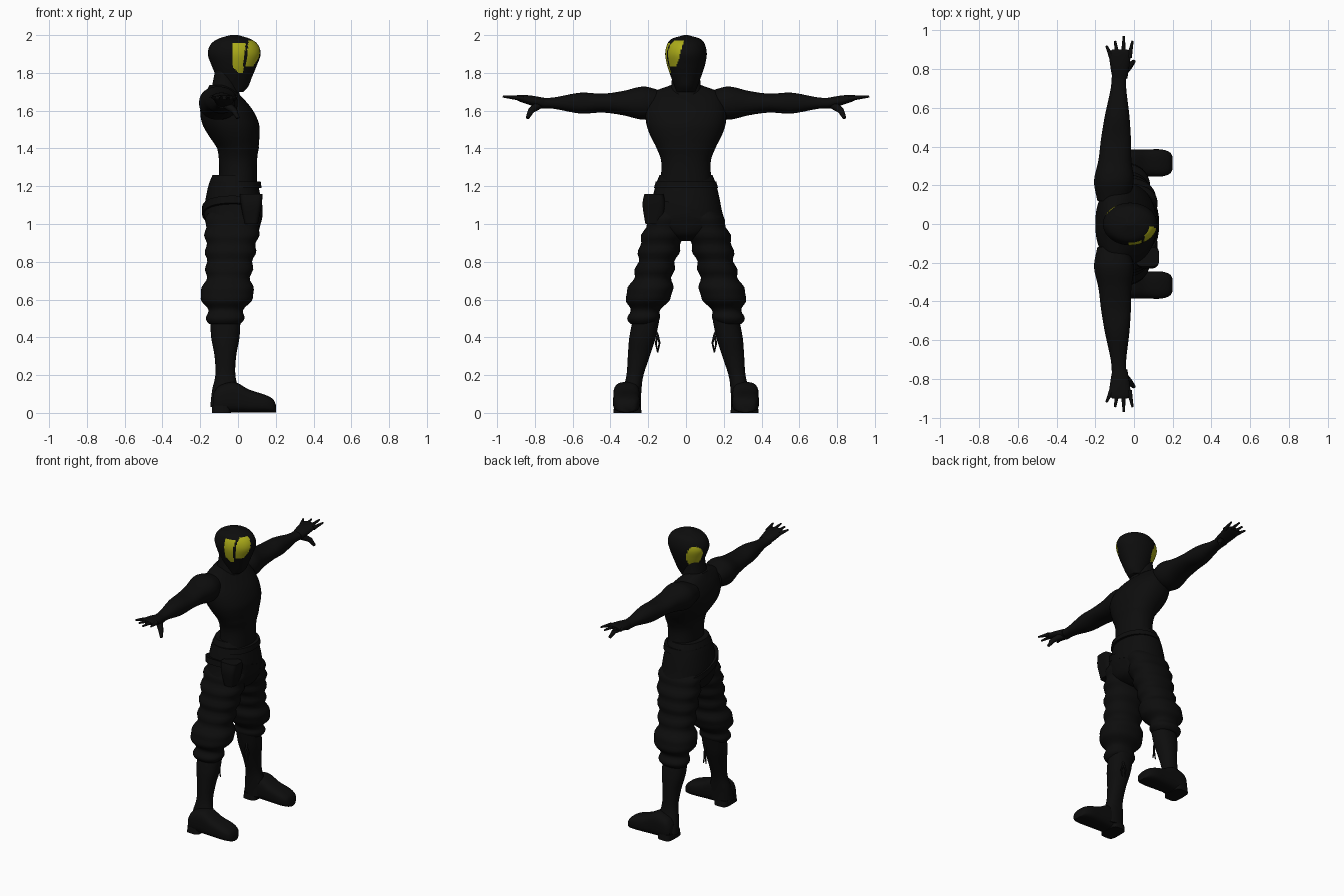
import bpy, bmesh, math
from mathutils import Vector

cube = bpy.data.objects.get("Cube")
if cube:
    bpy.data.objects.remove(cube, do_unlink=True)


def material(name, colour):
    mat = bpy.data.materials.new(name)
    mat.use_nodes = True
    mat.diffuse_color = (*colour, 1)
    shader = next(n for n in mat.node_tree.nodes if n.type == 'BSDF_PRINCIPLED')
    shader.inputs["Base Color"].default_value = (*colour, 1)
    return mat


BLACK = material("matte black", (.004, .004, .004))
YELLOW = material("dull yellow", (.42, .42, .01))


def activate(obj):
    bpy.ops.object.select_all(action='DESELECT')
    obj.select_set(True)
    bpy.context.view_layer.objects.active = obj


def smooth(obj):
    activate(obj)
    bpy.ops.object.shade_smooth_by_angle(angle=math.radians(50))


def spline(rows, steps):
    """Interpolate the section rows with a Catmull-Rom curve."""
    padded = [rows[0], *rows, rows[-1]]
    for i in range(1, len(rows)):
        before, start, end, after = (Vector(row) for row in padded[i - 1:i + 3])
        leave, arrive = (end - before) / 2, (after - start) / 2
        for k in range(steps):
            t = k / steps
            bend = leave * (1 - t) - arrive * t + (end - start) * (t + t - 1)
            yield start.lerp(end, t) + bend * t * (1 - t)
    yield Vector(rows[-1])


# Each axis lists the two cross-section directions, then its own
AXES = {'x': (1, 2, 0), 'y': (0, 2, 1), 'z': (0, 1, 2)}


def superellipse(angle, power):
    cosine, sine = math.cos(angle), math.sin(angle)
    return (math.copysign(abs(cosine) ** (2 / power), cosine),
            math.copysign(abs(sine) ** (2 / power), sine))


def loft(name, rows, centre, axis='z', side=1, segments=40, steps=5,
         power=2.2, shear=0, ripple=0):
    """Skin oval sections (position, radius, radius) round a centre line."""
    bm = bmesh.new()
    first, second, along = AXES[axis]
    rings = []
    for position, radius_a, radius_b in spline(rows, steps):
        fold = ripple * math.cos(math.tau * (position - .04) / .09)
        middle_a, middle_b = centre(position, radius_b)
        ring = []
        for k in range(segments):
            across, up = superellipse(math.tau * k / segments, power)
            point = Vector()
            point[first] = middle_a + (radius_a + fold) * across
            point[second] = middle_b + (radius_b + fold) * up
            point[along] = position
            point.z += shear * point.y
            point.y *= side
            ring.append(bm.verts.new(point))
        rings.append(ring)
    for lower, upper in zip(rings, rings[1:]):
        for k in range(segments):
            bm.faces.new((lower[k - 1], lower[k], upper[k], upper[k - 1]))
    bm.faces.new(rings[0])
    bm.faces.new(rings[-1])
    bmesh.ops.recalc_face_normals(bm, faces=bm.faces)
    mesh = bpy.data.meshes.new(name)
    bm.to_mesh(mesh)
    bm.free()
    obj = bpy.data.objects.new(name, mesh)
    bpy.context.collection.objects.link(obj)
    mesh.materials.append(BLACK)
    smooth(obj)
    return obj


def fixed(a, b=0):
    """Centre line parallel to the loft axis."""
    return lambda position, radius: (a, b)


def tube(name, points, radius, side):
    """Round strand that tapers towards its last point."""
    curve = bpy.data.curves.new(name, 'CURVE')
    curve.dimensions = '3D'
    curve.bevel_depth = radius
    curve.bevel_resolution = 2
    curve.use_fill_caps = True
    line = curve.splines.new('POLY')
    line.points.add(len(points) - 1)
    for k, (x, y, z) in enumerate(points):
        line.points[k].co = (x, y * side, z, 1)
        line.points[k].radius = 1 - .6 * k / (len(points) - 1)
    obj = bpy.data.objects.new(name, curve)
    bpy.context.collection.objects.link(obj)
    curve.materials.append(BLACK)
    activate(obj)
    bpy.ops.object.convert(target='MESH')
    smooth(bpy.context.object)


# Head, with painted patches on the right of the face and the back left
head = loft("head", [
    (1.7, .05, .05), (1.73, .075, .06), (1.78, .095, .08), (1.84, .12, .1), (1.9, .14, .11),
    (1.95, .125, .1), (1.98, .085, .075), (2, .02, .01)],
    fixed(-.02), segments=96, steps=9, power=2)
head.data.materials.append(YELLOW)
for face in head.data.polygons:
    x, y, z = face.center
    slant = .1 * (z - 1.9)
    temple = -.03 < x < .035 + slant and y < 0 and 1.8 + max(0, -x) < z < 1.96
    brow = x > .048 + slant and y < -.01 - .3 * (1.97 - z) and 1.83 < z < 1.97
    turn = math.degrees(math.atan2(y, x))
    nape = math.hypot((turn - 148) / 22, (z - 1.855) / .075) < 1
    face.material_index = int(temple or brow or nape)

# Neck and bare torso, with the chest leaning back towards the shoulders
loft("neck", [(1.62, .1, .1), (1.72, .07, .08), (1.82, .05, .07)], fixed(-.07))
loft("torso", [
    (1.18, .1, .14), (1.32, .1, .13), (1.4, .11, .155), (1.47, .135, .19), (1.53, .15, .21),
    (1.6, .14, .215), (1.66, .11, .2), (1.7, .08, .17), (1.735, .05, .08)],
    lambda z, radius: (-.3 * max(0, z - 1.4), 0))

# Trouser seat, waistband, slung belt and right hip pouch
loft("trouser_seat", [
    (.91, .05, .03), (.94, .12, .12), (1, .145, .2), (1.07, .155, .19), (1.19, .135, .165),
    (1.26, .11, .14)], fixed(-.025))
loft("waistband", [(1.19, .14, .17), (1.225, .135, .16)], fixed(-.015))
loft("slung_belt", [(1.05, .16, .205), (1.09, .16, .2)], fixed(-.03), shear=-.3)
loft("hip_pouch", [(1, .035, .045), (1.1, .055, .06), (1.16, .06, .05)],
     fixed(.07, -.17), power=4)

for side, label in ((1, "left"), (-1, "right")):
    # Arm from shoulder to wrist, then palm
    loft(label + "_arm", [
        (.12, .08, .06), (.2, .1, .085), (.25, .1, .085), (.33, .085, .065), (.44, .077, .05),
        (.56, .063, .055), (.7, .04, .03), (.78, .038, .028)],
        lambda y, radius: (.05 * y - .115, 1.64), 'y', side)
    loft(label + "_palm", [(.75, .038, .028), (.82, .05, .026), (.88, .055, .018), (.9, .04, .01)],
         lambda y, radius: (-.073, 1.64 + .2 * (y - .75)), 'y', side)

    # Fingers fan out flat while the thumb hangs down
    for i in range(4):
        spread = i - 1.5
        root = Vector((.03 * spread - .07, .86, 1.664))
        tip = Vector((.045 * spread - .075, .97 - .025 * abs(i - 2), 1.675))
        tube(f"{label}_finger_{i}", [root, root.lerp(tip, .5), tip], .014, side)
    tube(label + "_thumb", [(-.06, .78, 1.63), (-.02, .82, 1.6), (0, .84, 1.56)], .024, side)

    # Baggy trouser leg with gathered folds below the knee
    loft(label + "_trouser_leg", [
        (1.08, .13, .08), (1, .145, .1), (.9, .135, .11), (.8, .125, .1), (.7, .12, .105),
        (.62, .145, .125), (.56, .1, .085), (.51, .1, .085), (.47, .08, .06)],
        lambda z, radius: (.08 * (z - .6) - .06, .11 + .23 * (1 - z)),
        side=side, ripple=.007)

    # Boot shaft, foot and heel
    loft(label + "_boot_shaft", [
        (.5, .08, .07), (.4, .075, .07), (.3, .057, .058), (.2, .053, .045), (.12, .07, .05),
        (.03, .08, .065)], lambda z, radius: (-.067, .31 - .2 * z), side=side)
    loft(label + "_boot_foot", [
        (-.13, .05, .05), (-.1, .067, .07), (-.02, .07, .08), (.06, .07, .06), (.14, .07, .047),
        (.185, .055, .035), (.2, .03, .02)],
        lambda x, radius: (.315, radius + .003), 'x', side, power=3)
    loft(label + "_heel", [(0, .05, .075), (.04, .05, .07)], fixed(-.088, .31),
         side=side, power=4)

    # Loose lace ends under the knee
    for i in range(2):
        sway = .02 * i
        tube(f"{label}_lace_{i}", [(-.05, .175, .46), (-.04, .15, .41),
             (sway - .05, .14 + sway, .37), (sway - .05, .15, .32)], .009, side)
